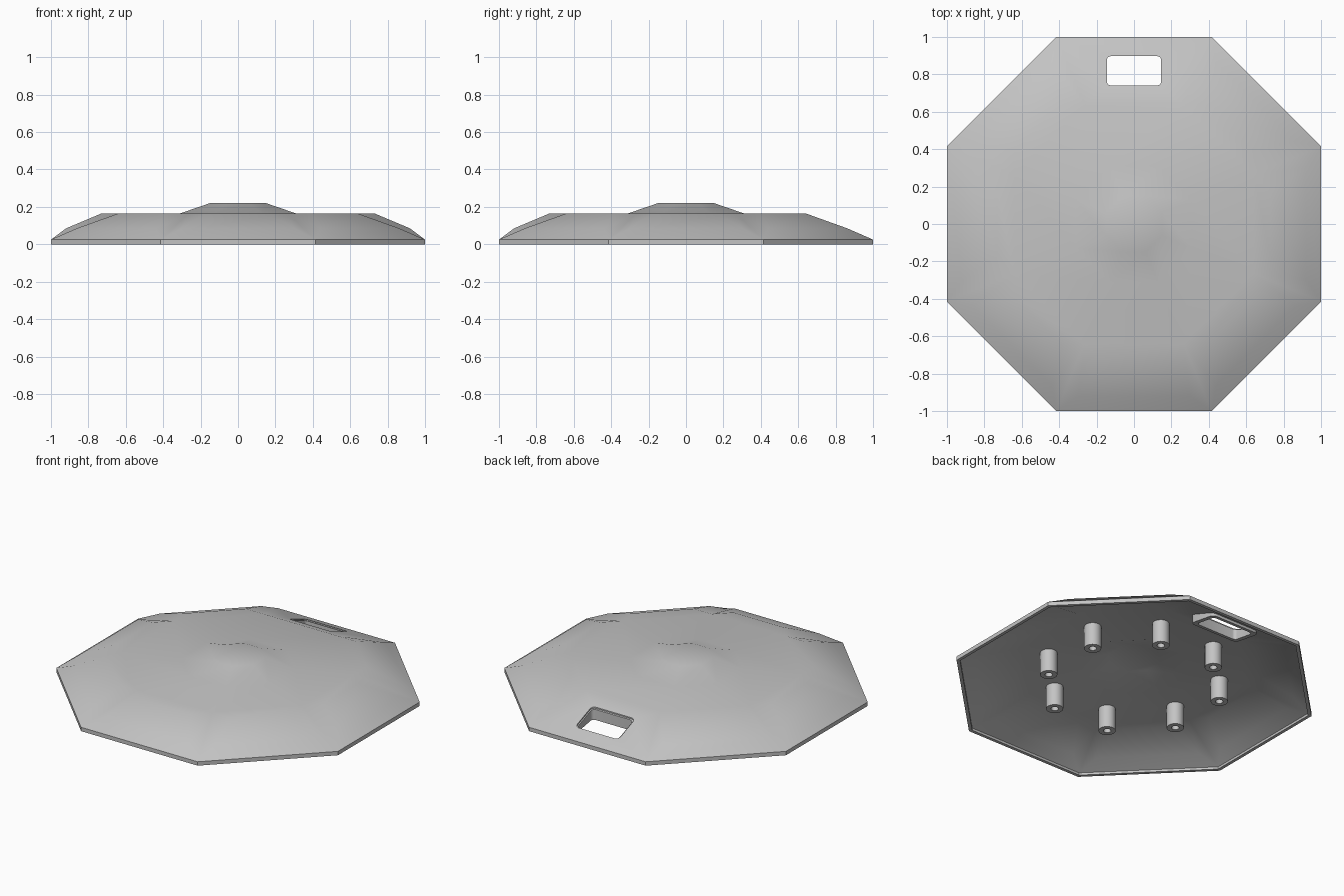
import bpy, bmesh, math
from mathutils import Vector

if "Cube" in bpy.data.objects:
    bpy.data.objects.remove(bpy.data.objects["Cube"])

T8 = math.tan(math.pi / 8)

grey = bpy.data.materials.new("plain grey")
grey.diffuse_color = (0.55, 0.55, 0.55, 1)
grey.use_nodes = True
grey.node_tree.nodes["Principled BSDF"].inputs["Base Color"].default_value = grey.diffuse_color


def finish(bm, name, angle=None):
    bmesh.ops.remove_doubles(bm, verts=bm.verts, dist=1e-5)
    bmesh.ops.recalc_face_normals(bm, faces=bm.faces)
    me = bpy.data.meshes.new(name)
    bm.to_mesh(me)
    bm.free()
    me.materials.append(grey)
    ob = bpy.data.objects.new(name, me)
    bpy.context.collection.objects.link(ob)
    if angle:
        smooth(ob, angle)
    return ob


def smooth(ob, angle):
    bpy.ops.object.select_all(action='DESELECT')
    bpy.context.view_layer.objects.active = ob
    ob.select_set(True)
    bpy.ops.object.shade_smooth_by_angle(angle=math.radians(angle))


def skin(bm, rim, mid, top, valley, dome, crown):
    """One octagonal skin; each argument is (apothem, height)."""
    for k in range(8):
        a = k * math.pi / 4

        def p(ap, z, t):
            return bm.verts.new((ap * math.cos(a) - t * math.sin(a),
                                 ap * math.sin(a) + t * math.cos(a), z))

        def pair(ring, half=None):
            h = ring[0] * T8 if half is None else half
            return p(*ring, -h), p(*ring, h)

        base, c = pair((rim[0], 0)), pair(rim)
        v, d, e = pair(valley), pair(dome), pair(crown)
        strips = [(base, c), (v, d), (d, e)]
        if k == 2:                      # back panel stays flat for the slot
            strips.append((c, v))
        else:                           # other panels bulge outwards
            m, t = pair(mid, 0.30), pair(top, 0.175)
            strips += [(c, m), (m, t), (t, v)]
            for i in (0, 1):
                bm.faces.new((c[i], v[i], m[i]))
                bm.faces.new((v[i], t[i], m[i]))
        for lo, hi in strips:
            bm.faces.new((lo[0], lo[1], hi[1], hi[0]))
        bm.faces.new((e[0], e[1], bm.verts.new((0, 0, crown[1]))))


# Hollow octagonal shell: outer skin, inner skin and bottom rim
bm = bmesh.new()
skin(bm, (1, .025), (.92, .085), (.73, .165), (.64, .165), (.31, .165), (.15, .22))
skin(bm, (.98, .015), (.905, .068), (.715, .145), (.63, .145), (.305, .145), (.145, .2))
for k in range(8):
    a0, a1 = [(k + s) * math.pi / 4 + math.pi / 8 for s in (0, 1)]
    r0, r1 = 1 / math.cos(math.pi / 8), .98 / math.cos(math.pi / 8)
    bm.faces.new([bm.verts.new((r * math.cos(a), r * math.sin(a), 0))
                  for r, a in ((r0, a0), (r0, a1), (r1, a1), (r1, a0))])
shell = finish(bm, "octagonal_shell")


# Rounded rectangles for the slot
def rounded(hx, hy, r, cy=.819):
    pts = []
    for q, (sx, sy) in enumerate(((1, 1), (-1, 1), (-1, -1), (1, -1))):
        for i in range(5):
            a = (q + i / 4) * math.pi / 2
            pts.append((sx * (hx - r) + r * math.cos(a),
                        cy + sy * (hy - r) + r * math.sin(a)))
    return pts


def loft(bm, loops, closed):
    rings = [[bm.verts.new(co) for co in loop] for loop in loops]
    n = len(rings[0])
    pairs = list(zip(rings, rings[1:] + rings[:1])) if closed else list(zip(rings, rings[1:]))
    for a, b in pairs:
        for i in range(n):
            j = (i + 1) % n
            bm.faces.new((a[i], a[j], b[j], b[i]))
    if not closed:
        bm.faces.new(rings[0])
        bm.faces.new(rings[-1])


# Cut the slot through the back panel
bm = bmesh.new()
slot = rounded(.153, .086, .025)
loft(bm, [[(x, y, z) for x, y in slot] for z in (-.1, .3)], False)
cutter = finish(bm, "slot_cutter")
cutter.hide_render = True
mod = shell.modifiers.new("slot", 'BOOLEAN')
mod.operation = 'DIFFERENCE'
mod.solver = 'EXACT'
mod.object = cutter
bpy.context.view_layer.objects.active = shell
bpy.ops.object.modifier_apply(modifier=mod.name)
bpy.data.objects.remove(cutter)
smooth(shell, 40)

# Sloping frame lining the slot
roof = lambda y: .025 + (1 - y) * .389 - .008
under = lambda y: .02 + (.92 - y) * .17
outer, inner = rounded(.172, .103, .03), rounded(.145, .078, .02)
bm = bmesh.new()
loft(bm, [[(x, y, f(y)) for x, y in ring]
          for ring, f in ((outer, under), (outer, roof), (inner, roof), (inner, under))], True)
finish(bm, "slot_frame", 35)

# Eight hollow posts underneath, one towards each corner
for k in range(8):
    a = math.pi / 8 + k * math.pi / 4
    c = Vector((.52 * math.cos(a), .52 * math.sin(a), 0))
    circle = lambda r, z: [c + Vector((r * math.cos(i * math.pi / 12),
                                       r * math.sin(i * math.pi / 12), z)) for i in range(24)]
    bm = bmesh.new()
    loft(bm, [circle(.05, .155), circle(.05, 0), circle(.022, 0), circle(.022, .12)], False)
    finish(bm, f"mounting_post_{k + 1}", 35)
